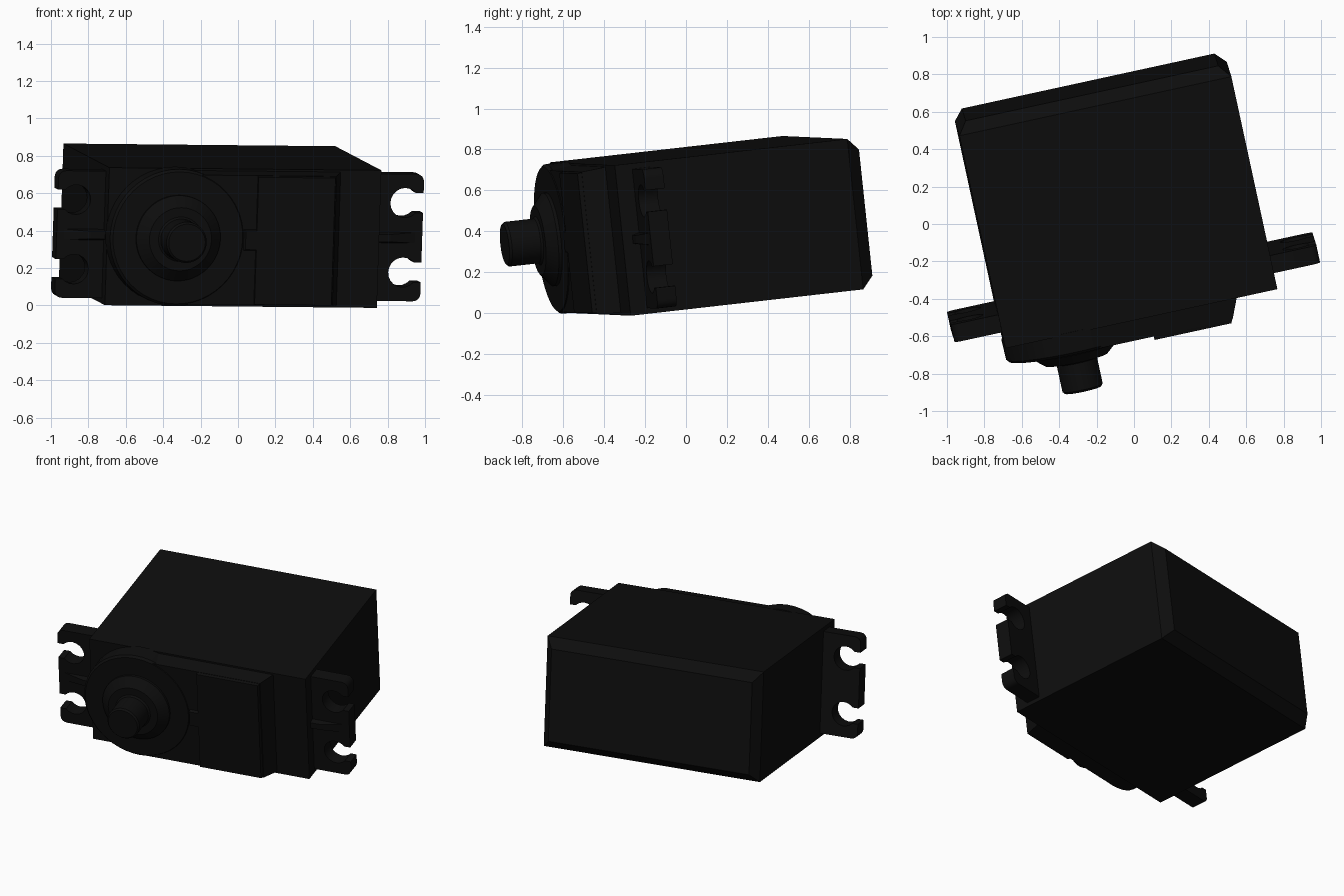
import bpy, bmesh, math
from mathutils import Matrix, Vector

if "Cube" in bpy.data.objects:
    bpy.data.objects.remove(bpy.data.objects["Cube"])

# Black plastic used on every part
black = bpy.data.materials.new("black_plastic")
black.use_nodes = True
colour = (0.004, 0.004, 0.004, 1)
black.diffuse_color = colour
black.node_tree.nodes["Principled BSDF"].inputs["Base Color"].default_value = colour

# Tilted frame of the motor: length, depth and height axes
depth = Vector((-0.21, 0.97, 0.11)).normalized()
length = Vector((0.978, 0.21, -0.01))
length = (length - depth * length.dot(depth)).normalized()
height = length.cross(depth)
FRAME = Matrix((length, depth, height)).transposed().to_4x4()

CX, CZ = -0.078, 0.41      # middle of the case
SHAFT_X, SHAFT_Z = -0.458, 0.418


def finish(name, bm, smooth=False):
    bmesh.ops.recalc_face_normals(bm, faces=bm.faces)
    mesh = bpy.data.meshes.new(name)
    bm.to_mesh(mesh)
    bm.free()
    mesh.materials.append(black)
    obj = bpy.data.objects.new(name, mesh)
    bpy.context.collection.objects.link(obj)
    obj.matrix_world = FRAME
    if smooth:
        bpy.ops.object.select_all(action="DESELECT")
        obj.select_set(True)
        bpy.context.view_layer.objects.active = obj
        bpy.ops.object.shade_smooth_by_angle(angle=math.radians(30))
    return obj


def loft(name, sections, smooth=False):
    """Join equal outlines given as (y, [(x, z), ...]) and cap both ends."""
    bm = bmesh.new()
    rings = [[bm.verts.new((x, y, z)) for x, z in pts] for y, pts in sections]
    n = len(rings[0])
    for a, b in zip(rings, rings[1:]):
        for i in range(n):
            j = (i + 1) % n
            bm.faces.new((a[i], a[j], b[j], b[i]))
    bm.faces.new(rings[0])
    bm.faces.new(rings[-1])
    return finish(name, bm, smooth)


def rect(x0, x1, z0, z1):
    return [(x0, z0), (x1, z0), (x1, z1), (x0, z1)]


def circle(r, n=48):
    return [(SHAFT_X + r * math.cos(2 * math.pi * i / n),
             SHAFT_Z + r * math.sin(2 * math.pi * i / n)) for i in range(n)]


# Main case with a chamfered back
loft("case", [
    (-0.42, rect(-0.82, 0.668, 0.04, 0.78)),
    (0.75, rect(-0.82, 0.668, 0.04, 0.78)),
    (0.815, rect(-0.77, 0.612, 0.10, 0.72)),
])

# Front deck with sloping sides, and the raised cover plate on it
loft("front_deck", [
    (-0.41, rect(-0.46, 0.45, 0.05, 0.77)),
    (-0.53, rect(-0.46, 0.40, 0.06, 0.757)),
])
loft("cover_plate", [
    (-0.52, rect(-0.03, 0.40, 0.06, 0.757)),
    (-0.55, rect(-0.03, 0.39, 0.065, 0.75)),
])
loft("cover_tab", [
    (-0.52, rect(-0.10, 0.0, 0.35, 0.47)),
    (-0.55, rect(-0.09, 0.0, 0.36, 0.46)),
])

# Round gear housing, stepped collar and output shaft share one axis
loft("gear_housing", [(-0.41, circle(0.37)), (-0.52, circle(0.368)),
                      (-0.534, circle(0.355))], True)
loft("shaft_collar", [(-0.52, circle(0.23)), (-0.55, circle(0.23)),
                      (-0.60, circle(0.17))], True)
loft("output_shaft", [(-0.59, circle(0.13)), (-0.61, circle(0.11)),
                      (-0.755, circle(0.11)), (-0.767, circle(0.10))], True)


# Mounting ears with two open, keyhole shaped slots each
def ear_outline(side):
    hole_x, hole_z, r, gap = 0.90, 0.187, 0.08, 0.053
    start = math.asin(gap / r)
    half = [(1.0, hole_z - gap)]
    for i in range(17):
        a = -start - (2 * math.pi - 2 * start) * i / 16
        half.append((hole_x + r * math.cos(a), hole_z + r * math.sin(a)))
    half.append((1.0, hole_z + gap))
    for i in range(5):
        a = math.pi / 2 * i / 4
        half.append((0.96 + 0.04 * math.cos(a), 0.302 + 0.04 * math.sin(a)))
    half.append((0.70, 0.342))
    pts = half + [(x, -z) for x, z in reversed(half)]
    return [(CX + side * x, CZ + z) for x, z in pts]


for label, side in (("left", 1), ("right", -1)):
    outline = ear_outline(side)
    loft(label + "_mounting_ear", [(-0.335, outline), (-0.238, outline)], True)
    x0, x1, x2 = (CX + side * x for x in (0.70, 0.82, 0.98))
    loft(label + "_ear_rib", [(-0.33, rect(x0, x2, CZ - 0.03, CZ + 0.03)),
                              (-0.37, rect(x0, x1, CZ - 0.02, CZ + 0.02))])
